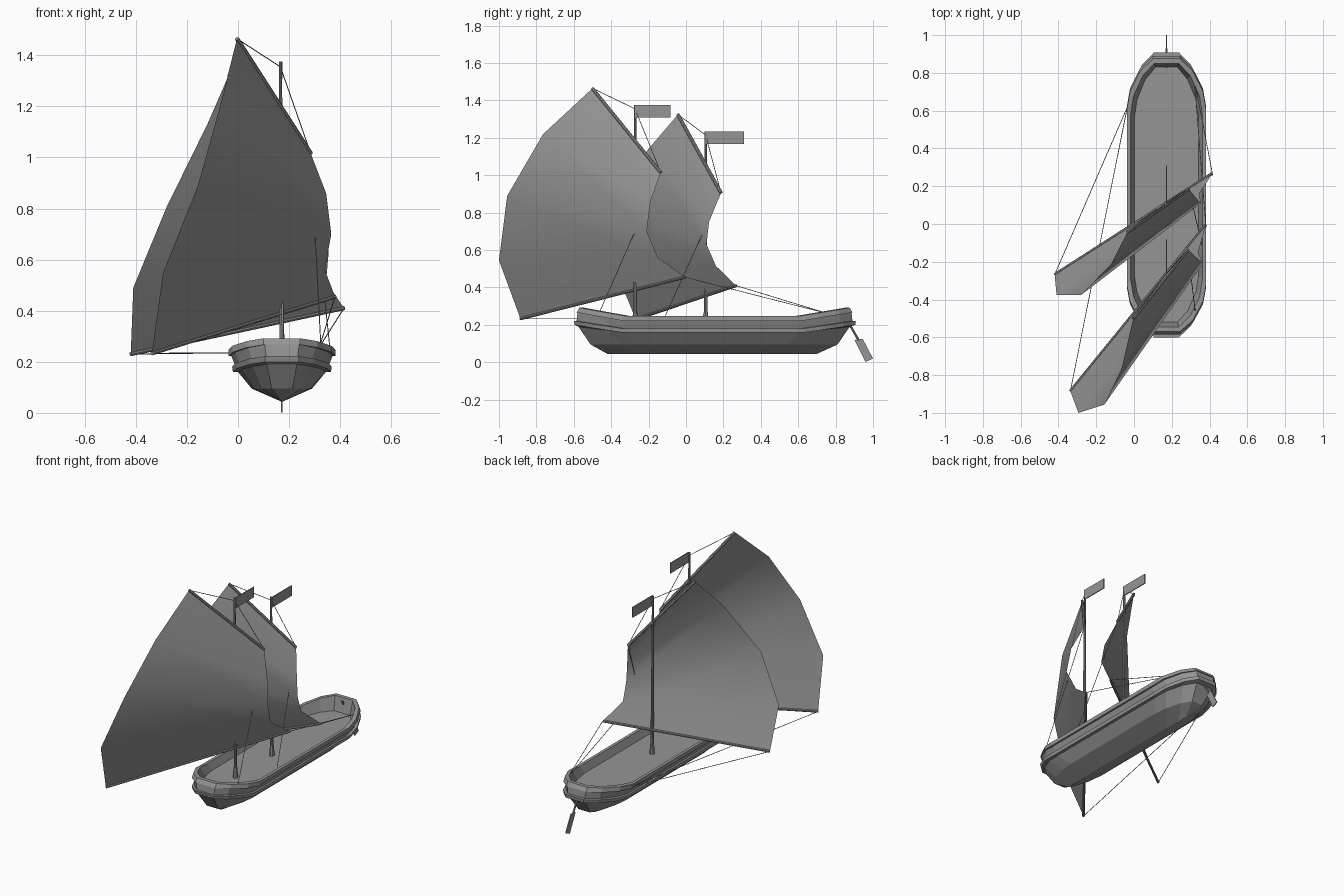
import bpy
import bmesh
from mathutils import Vector

cube = bpy.data.objects.get("Cube")
if cube:
    bpy.data.objects.remove(cube)

CX = 0.172  # hull centreline

grey = bpy.data.materials.new("plain_grey")
grey.use_nodes = True
grey.diffuse_color = (0.3, 0.3, 0.3, 1)
grey.node_tree.nodes["Principled BSDF"].inputs["Base Color"].default_value = (0.3, 0.3, 0.3, 1)


def add_object(name, bm, smooth=False):
    mesh = bpy.data.meshes.new(name)
    bm.to_mesh(mesh)
    bm.free()
    mesh.materials.append(grey)
    for face in mesh.polygons:
        face.use_smooth = smooth
    obj = bpy.data.objects.new(name, mesh)
    bpy.context.collection.objects.link(obj)
    return obj


def rod(name, start, end, r1, r2=None, sides=8):
    """Tapered round bar between two points."""
    start, end = Vector(start), Vector(end)
    axis = end - start
    bm = bmesh.new()
    bmesh.ops.create_cone(bm, cap_ends=True, segments=sides, radius1=r1,
                          radius2=r1 if r2 is None else r2, depth=axis.length)
    turn = axis.to_track_quat("Z", "Y").to_matrix()
    bmesh.ops.rotate(bm, verts=bm.verts, matrix=turn)
    bmesh.ops.translate(bm, verts=bm.verts, vec=(start + end) / 2)
    return add_object(name, bm)


def plate(name, outline):
    """Thin upright plate on the centreline from a y, z outline."""
    bm = bmesh.new()
    face = bm.faces.new([bm.verts.new((CX - 0.003, y, z)) for y, z in outline])
    out = bmesh.ops.extrude_face_region(bm, geom=[face])["geom"]
    bmesh.ops.translate(bm, vec=(0.006, 0, 0),
                        verts=[v for v in out if isinstance(v, bmesh.types.BMVert)])
    bmesh.ops.recalc_face_normals(bm, faces=bm.faces)
    return add_object(name, bm)


# Hull: one rounded-end ring per level, from keel over the gunwale to the deck
END = [(1, 0.25, 0), (0.92, 0.16, 0.35), (0.66, 0.06, 0.75), (0.34, 0.0, 1)]


def ring(z, half, bow, stern, rise):
    side = [(f * half, bow + d, z + s * rise) for f, d, s in END[::-1]]
    side += [(f * half, stern - d * 1.08, z + s * rise) for f, d, s in END]
    other = [(-x, y, h) for x, y, h in reversed(side)]
    return [(CX + x, y, h) for x, y, h in side + other]


LEVELS = [
    (0.045, 0.004, -0.42, 0.70, 0),
    (0.095, 0.118, -0.51, 0.81, 0),
    (0.160, 0.172, -0.575, 0.875, 0.03),
    (0.160, 0.192, -0.595, 0.905, 0.04),
    (0.182, 0.195, -0.600, 0.908, 0.04),
    (0.182, 0.182, -0.585, 0.890, 0.04),
    (0.222, 0.198, -0.580, 0.885, 0.045),
    (0.222, 0.210, -0.585, 0.890, 0.045),
    (0.247, 0.210, -0.570, 0.875, 0.045),
    (0.247, 0.190, -0.545, 0.850, 0.045),
    (0.200, 0.170, -0.520, 0.830, 0),
]
bm = bmesh.new()
rings = [[bm.verts.new(p) for p in ring(*level)] for level in LEVELS]
count = len(rings[0])
for low, high in zip(rings, rings[1:]):
    for i in range(count):
        j = (i + 1) % count
        bm.faces.new((low[i], low[j], high[j], high[i]))
bm.faces.new(rings[0][::-1])
bm.faces.new(rings[-1])
bmesh.ops.recalc_face_normals(bm, faces=bm.faces)
add_object("hull", bm)

# Rudder
rod("rudder_stock", (CX, 0.83, 0.28), (CX, 0.925, 0.115), 0.006)
plate("rudder_blade", [(0.90, 0.12), (0.945, 0.125), (1.0, 0.02), (0.96, 0.002)])

# Sails: edge points run from the yard (top) to the boom (bottom)
SAILS = {
    "front": dict(
        mast=(-0.272, 1.375),
        leech=[(-0.004, -0.50, 1.465), (-0.065, -0.764, 1.22), (-0.157, -0.956, 0.89),
               (-0.294, -1.0, 0.545), (-0.337, -0.885, 0.233)],
        luff=[(0.285, -0.135, 1.015), (0.345, -0.19, 0.86), (0.365, -0.21, 0.70),
              (0.34, -0.15, 0.56), (0.38, -0.005, 0.455)],
        vang=(0.325, -0.47, 0.25), flag=0.19),
    "rear": dict(
        mast=(0.105, 1.235),
        leech=[(-0.035, -0.043, 1.325), (-0.12, -0.21, 1.13), (-0.28, -0.376, 0.805),
               (-0.41, -0.376, 0.49), (-0.42, -0.268, 0.23)],
        luff=[(0.29, 0.187, 0.907), (0.34, 0.123, 0.75), (0.355, 0.11, 0.63),
              (0.345, 0.16, 0.515), (0.415, 0.268, 0.41)],
        vang=(0.36, -0.11, 0.25), flag=0.205),
}
SHEET_POINT = (-0.035, 0.62, 0.235)
TACK_POINT = (0.32, 0.76, 0.26)

for name, s in SAILS.items():
    leech, luff = s["leech"], s["luff"]
    y, top = s["mast"]
    bm = bmesh.new()
    rows = [(bm.verts.new(a), bm.verts.new(b)) for a, b in zip(leech, luff)]
    for (a, b), (c, d) in zip(rows, rows[1:]):
        bm.faces.new((a, c, d, b))
    add_object(name + "_sail", bm, smooth=True)

    # Spars
    rod(name + "_yard", leech[0], luff[0], 0.009)
    rod(name + "_boom", leech[-1], luff[-1], 0.008)
    rod(name + "_mast", (CX, y, 0.2), (CX - 0.006, y, top), 0.010, 0.006)
    rod(name + "_mast_step", (CX, y, 0.2), (CX, y, 0.265), 0.016, 0.012)

    # Flag
    low = top - 0.067
    plate(name + "_flag", [(y, low), (y + s["flag"], low), (y + s["flag"], top), (y, top)])

    # Rigging
    head = (CX - 0.006, y, top - 0.02)
    lines = {"peak_bridle": (leech[0], head), "throat_bridle": (luff[0], head),
             "vang": (luff[0], s["vang"]), "sheet": (leech[-1], SHEET_POINT),
             "tack_line": (luff[-1], TACK_POINT)}
    for part, (a, b) in lines.items():
        rod(name + "_" + part, a, b, 0.002, sides=5)
